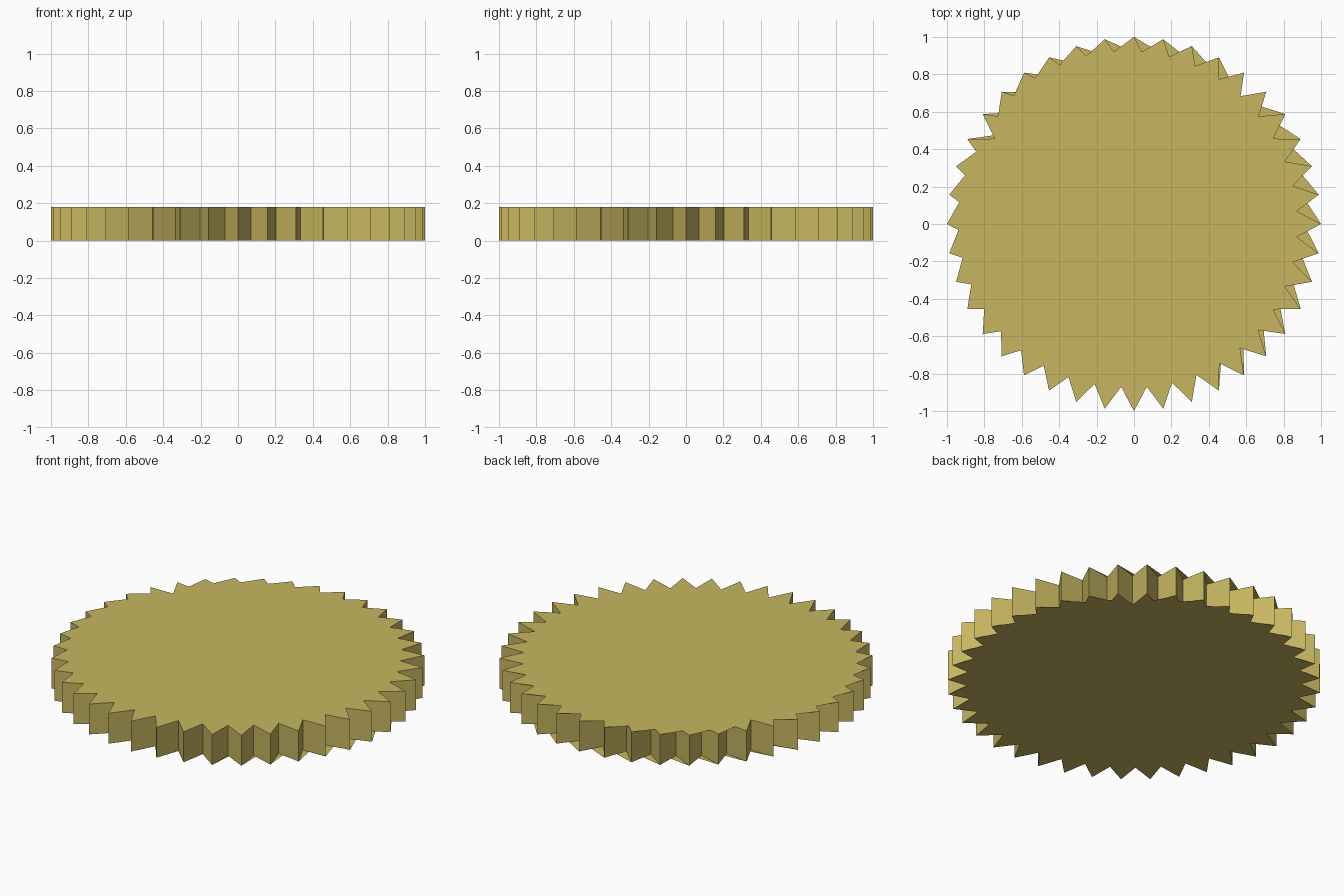
import bpy, bmesh, math

if "Cube" in bpy.data.objects:
    bpy.data.objects.remove(bpy.data.objects["Cube"])

TEETH, R_TIP, R_VALLEY, HEIGHT = 40, 1.0, 0.873, 0.18

mat = bpy.data.materials.new("olive_tan")
mat.diffuse_color = (0.57, 0.47, 0.117, 1)
mat.use_nodes = True
mat.node_tree.nodes["Principled BSDF"].inputs["Base Color"].default_value = mat.diffuse_color

bm = bmesh.new()


def star(z):
    """Ring of alternating tips and valleys, starting with a tip on +x."""
    ring = []
    for i in range(TEETH * 2):
        a = math.pi * i / TEETH
        r = R_VALLEY if i % 2 else R_TIP
        ring.append(bm.verts.new((r * math.cos(a), r * math.sin(a), z)))
    return ring


def fan(ring, start, flip):
    """Cap fanned out from one valley, so its triangles bridge nearby notches."""
    n = len(ring)
    for k in range(1, n - 1):
        tri = [ring[start], ring[(start + k) % n], ring[(start + k + 1) % n]]
        bm.faces.new(tri[::-1] if flip else tri)


bottom, top = star(0), star(HEIGHT)

# toothed side wall
for i in range(TEETH * 2):
    j = (i + 1) % (TEETH * 2)
    bm.faces.new((bottom[i], bottom[j], top[j], top[i]))

# caps: top fans from the upper-left valley, bottom from the upper-right one
fan(top, 33, False)
fan(bottom, 11, True)

mesh = bpy.data.meshes.new("toothed_disc")
bm.to_mesh(mesh)
bm.free()
mesh.materials.append(mat)
disc = bpy.data.objects.new("toothed_disc", mesh)
bpy.context.collection.objects.link(disc)
